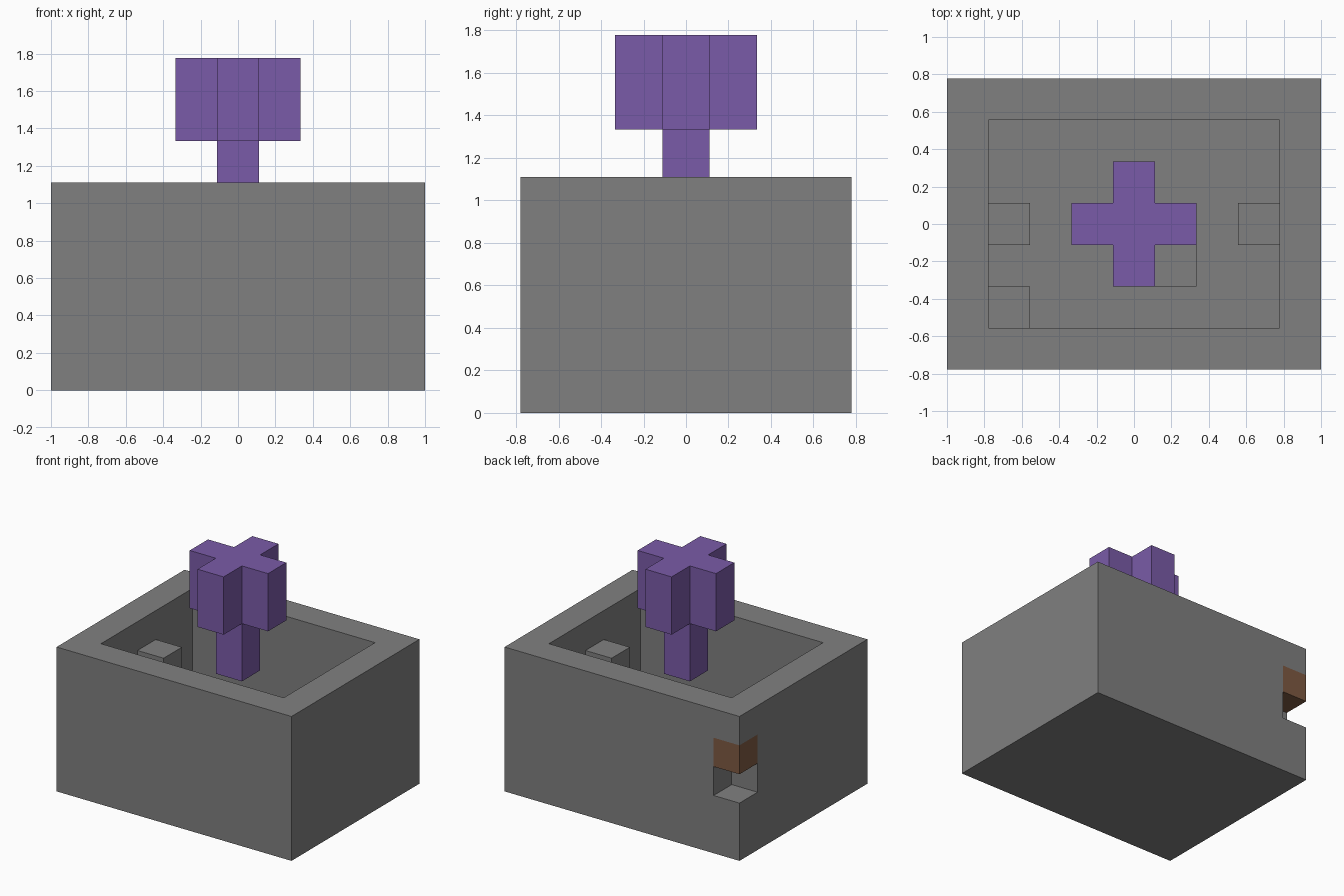
import bpy
import bmesh
from mathutils import Matrix, Vector

if "Cube" in bpy.data.objects:
    bpy.data.objects.remove(bpy.data.objects["Cube"], do_unlink=True)

U = 2 / 9  # edge of one building block


def material(name, rgb):
    mat = bpy.data.materials.new(name)
    mat.use_nodes = True
    mat.diffuse_color = (*rgb, 1)
    mat.node_tree.nodes["Principled BSDF"].inputs["Base Color"].default_value = (*rgb, 1)
    return mat


stone = material("stone grey", (0.216, 0.216, 0.216))
purple = material("purple", (0.195, 0.105, 0.392))
brown = material("brown", (0.209, 0.102, 0.055))


def box_mesh(low, high):
    """Box between two corners measured in blocks."""
    low, high = Vector(low) * U, Vector(high) * U
    bm = bmesh.new()
    bmesh.ops.create_cube(bm, size=1, matrix=Matrix.Translation((low + high) / 2)
                          @ Matrix.Diagonal((*(high - low), 1)))
    return bm


def finish(name, bm, mat):
    bmesh.ops.recalc_face_normals(bm, faces=bm.faces)
    mesh = bpy.data.meshes.new(name)
    bm.to_mesh(mesh)
    bm.free()
    mesh.materials.append(mat)
    obj = bpy.data.objects.new(name, mesh)
    bpy.context.collection.objects.link(obj)
    return obj


def block(name, low, mat, size=(1, 1, 1)):
    return finish(name, box_mesh(low, Vector(low) + Vector(size)), mat)


# Open basin: solid box with its top inset and pushed down to the floor
bm = box_mesh((-4.5, -3.5, 0), (4.5, 3.5, 5))
bm.normal_update()
top = max(bm.faces, key=lambda f: f.calc_center_median().z)
bmesh.ops.inset_region(bm, faces=[top], thickness=U, use_even_offset=True)
pushed = bmesh.ops.extrude_face_region(bm, geom=[top])["geom"]
verts = [v for v in pushed if isinstance(v, bmesh.types.BMVert)]
bmesh.ops.translate(bm, vec=(0, 0, -4 * U), verts=verts)
if top.is_valid:
    bmesh.ops.delete(bm, geom=[top], context='FACES_ONLY')
basin = finish("basin", bm, stone)

# Notch in the rear corner, kept a hair clear of the inner corner
gap = 0.01
cutter = finish("notch_cutter", box_mesh((-5, 2.5 + gap, 2), (-3.5 - gap, 4, 4)), stone)
cutter.hide_render = True
cut = basin.modifiers.new("notch", 'BOOLEAN')
cut.operation = 'DIFFERENCE'
cut.solver = 'EXACT'
cut.object = cutter
bpy.context.view_layer.objects.active = basin
bpy.ops.object.modifier_apply(modifier=cut.name)
bpy.data.objects.remove(cutter, do_unlink=True)

# Brown block filling the upper half of the notch
block("corner_block", (-4.5, 2.5 + gap, 3), brown, (1 - gap, 1 - gap, 1))

# Inner ledges on the side walls and loose blocks on the floor
block("right_ledge", (-3.5, -0.5, 3), stone)
block("left_ledge", (2.5, -0.5, 3), stone)
block("corner_step", (-3.5, -2.5, 1), stone)
block("floor_block", (0.5, -1.5, 1), stone)

# Purple cross head: centre column with its four sides pulled out
bm = box_mesh((-0.5, -0.5, 6), (0.5, 0.5, 8))
bm.normal_update()
sides = [f for f in bm.faces if abs(f.normal.z) < 0.5]
for face in bmesh.ops.extrude_discrete_faces(bm, faces=sides)["faces"]:
    bmesh.ops.translate(bm, vec=face.normal * U, verts=face.verts)
finish("cross_head", bm, purple)
block("cross_stem", (-0.5, -0.5, 4), purple, (1, 1, 2))
